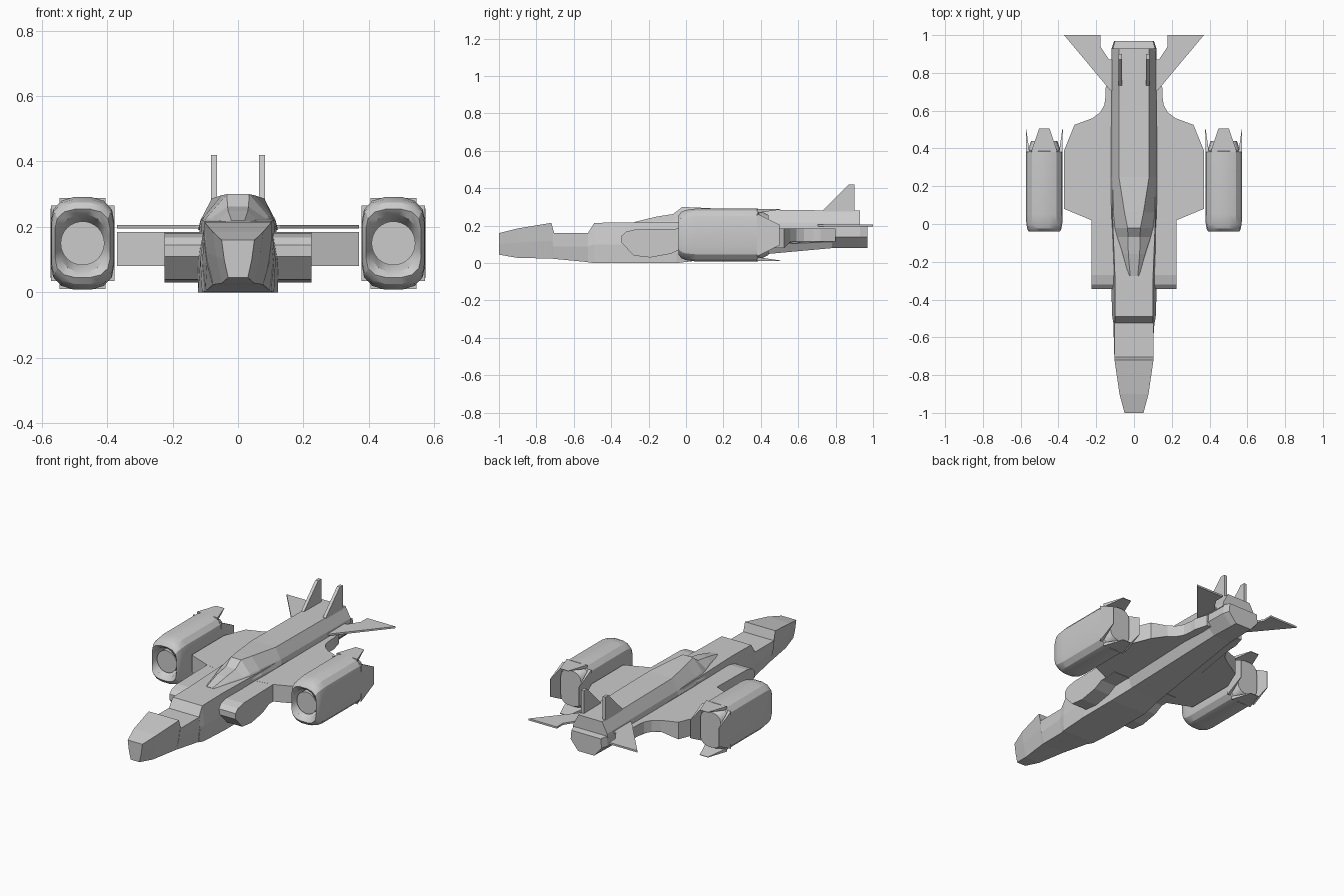
import bpy, bmesh
from math import cos, sin, pi, radians

if "Cube" in bpy.data.objects:
    bpy.data.objects.remove(bpy.data.objects["Cube"])


def finish(bm, name, smooth=None):
    bmesh.ops.recalc_face_normals(bm, faces=bm.faces)
    me = bpy.data.meshes.new(name)
    bm.to_mesh(me)
    bm.free()
    ob = bpy.data.objects.new(name, me)
    bpy.context.collection.objects.link(ob)
    if smooth:
        bpy.ops.object.select_all(action='DESELECT')
        ob.select_set(True)
        bpy.context.view_layer.objects.active = ob
        bpy.ops.object.shade_smooth_by_angle(angle=radians(smooth))
    return ob


def loft(name, rings, smooth=None):
    """Skin a list of equal-length point rings and cap both ends."""
    bm = bmesh.new()
    vs = [[bm.verts.new(p) for p in r] for r in rings]
    n = len(vs[0])
    for a, b in zip(vs, vs[1:]):
        for i in range(n):
            j = (i + 1) % n
            bm.faces.new((a[i], a[j], b[j], b[i]))
    bm.faces.new(vs[0])
    bm.faces.new(vs[-1])
    return finish(bm, name, smooth)


def section(y, b, m, t, z0, zm, z1):
    """Symmetric six-sided cross-section: bottom, middle, top half-widths."""
    return [(-b, y, z0), (b, y, z0), (m, y, zm), (t, y, z1), (-t, y, z1), (-m, y, zm)]


# Nose cone, stepped neck and main hull
loft("nose", [
    section(-1.0, .03, .042, .05, .045, .10, .16),
    section(-.90, .05, .066, .077, .028, .11, .185),
    section(-.72, .076, .094, .103, .024, .12, .215),
    section(-.705, .077, .095, .104, .023, .09, .16)])
loft("neck", [
    section(-.71, .077, .095, .104, .023, .09, .16),
    section(-.50, .10, .11, .104, .003, .09, .16)])
loft("hull", [
    section(-.525, .10, .109, .102, .004, .09, .16),
    section(-.49, .11, .115, .10, 0, .10, .215),
    section(-.30, .122, .122, .10, 0, .10, .218),
    section(-.05, .122, .122, .11, 0, .10, .22),
    section(.10, .105, .125, .115, .018, .10, .22),
    section(.78, .06, .12, .115, .08, .14, .21),
    section(.93, .055, .118, .112, .08, .14, .20),
    section(.97, .055, .105, .10, .08, .14, .195)])

# Canopy fairing rising into the dorsal spine
loft("spine", [
    section(-.275, .04, .03, .02, .20, .215, .22),
    section(-.16, .075, .055, .03, .20, .225, .248),
    section(-.07, .10, .085, .032, .20, .225, .262),
    section(-.02, .115, .095, .034, .20, .23, .30),
    section(.06, .12, .105, .05, .20, .23, .297),
    section(.25, .122, .115, .08, .19, .22, .287),
    section(.93, .118, .115, .08, .19, .215, .28)])


def slab(name, outline, lo, hi):
    """Top-view outline given thickness; lo may vary with y."""
    return loft(name, [[(x, y, lo(y)) for x, y in outline], [(x, y, hi) for x, y in outline]])


def side_prism(name, profile, x0, x1):
    return loft(name, [[(x, y, z) for y, z in profile] for x in (x0, x1)])


wing = [(.10, .0), (.225, .02), (.37, .08), (.37, .39), (.315, .525), (.22, .56),
        (.18, .59), (.157, .63), (.15, .68), (.15, .72), (.128, .80), (.10, .80)]
tail = [(.11, .70), (.128, .71), (.37, 1.0), (.178, 1.0), (.178, .94), (.132, .87), (.11, .87)]
intake = [(-.345, .11), (-.345, .145), (-.32, .168), (-.27, .18), (.03, .185),
          (.10, .08), (-.02, .08), (-.08, .05), (-.19, .03), (-.28, .04)]
fin = [(.73, .27), (.735, .285), (.87, .42), (.90, .42), (.90, .27)]

# Engine cross-section: tall rounded polygon
quad = [(.097, .065), (.09, .103), (.065, .13), (.028, .141)]
shell = quad + [(-x, z) for x, z in quad[::-1]]
shell += [(-x, -z) for x, z in quad] + [(x, -z) for x, z in quad[::-1]]
circle = [(cos((i + .5) * pi / 8), sin((i + .5) * pi / 8)) for i in range(16)]

for s, side in ((-1, "left"), (1, "right")):
    slab(side + "_wing", [(s * x, y) for x, y in wing],
         lambda y: .08 if y < .54 else .115, .185)
    slab(side + "_tailplane", [(s * x, y) for x, y in tail], lambda y: .195, .206)
    side_prism(side + "_intake", intake, s * .09, s * .225)
    side_prism(side + "_fin", fin, s * .064, s * .083)

    cx, cz = s * .475, .15

    def ring(y, pts, kx, kz):
        return [(cx + x * kx, y, cz + z * kz) for x, z in pts]

    # Engine pod with recessed round mouth and stepped-in tail
    loft(side + "_engine", [
        ring(.03, circle, .067, .067), ring(-.025, circle, .082, .09),
        ring(-.04, shell, .86, .74), ring(-.025, shell, .93, .88),
        ring(.0, shell, .98, .95), ring(.05, shell, 1, 1),
        ring(.385, shell, 1, 1), ring(.39, shell, .88, .94),
        ring(.44, shell, .72, .76)], 30)
    # Fan disc inside the mouth
    loft(side + "_engine_fan", [
        [(cx + .067 * cos(i * pi / 16), y, cz + .067 * sin(i * pi / 16)) for i in range(32)]
        for y in (-.012, .035)], 30)
    # Exhaust petals: inner and outer pairs, upper and lower pairs
    for d in (-1, 1):
        def petal(name, pts):
            loft(f"{side}_{name}_petal_{'a' if d < 0 else 'b'}", pts)
        petal("side", [[(cx + d * x, y, cz + z) for x, y, z in
                        ((w, .38, -.115), (w, .38, .115), (v, .50, .055), (v, .50, -.055))]
                       for w, v in ((.097, .098), (.078, .095))])
        petal("flat", [[(cx + x, y, cz + d * z) for x, y, z in
                        ((-.07, .38, h), (.07, .38, h), (.028, .505, k), (-.028, .505, k))]
                       for h, k in ((.139, .139), (.118, .136))])
